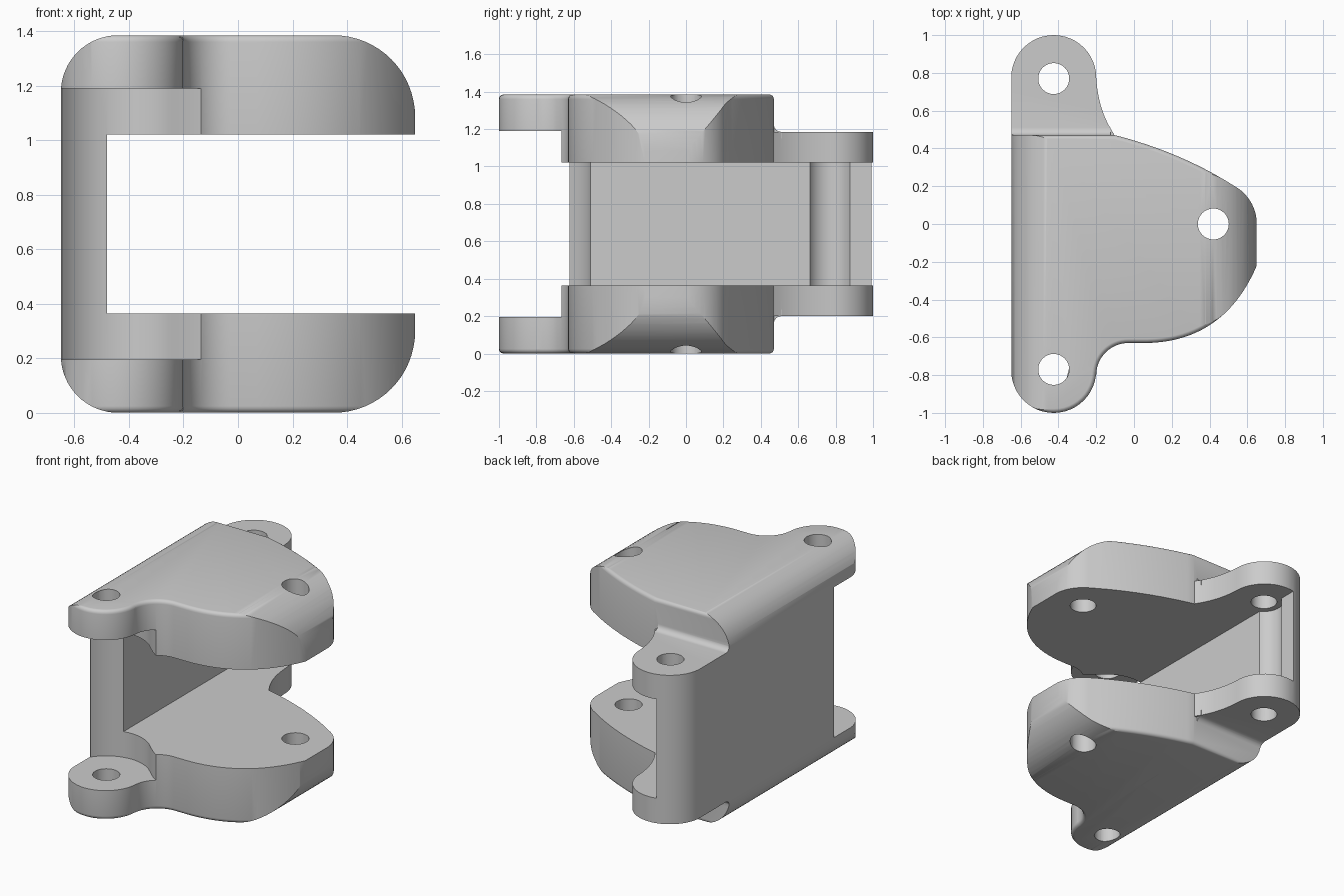
import bpy, bmesh, math

if "Cube" in bpy.data.objects:
    bpy.data.objects.remove(bpy.data.objects["Cube"])

H = 1.385          # total height
LUG = (-0.425, 0.775)


def arc(cx, cy, r, a0, a1, n=16):
    return [(cx + r * math.cos(math.radians(a0 + (a1 - a0) * i / n)),
             cy + r * math.sin(math.radians(a0 + (a1 - a0) * i / n))) for i in range(n + 1)]


def curve(p, c, q, n=16):
    return [tuple((1 - t) ** 2 * p[k] + 2 * t * (1 - t) * c[k] + t * t * q[k] for k in (0, 1))
            for t in (i / n for i in range(n + 1))]


def prism(name, pts, lo, hi, axis='z', bevel=0.0):
    """Extrude a closed 2D outline along an axis, optionally rounding both rims."""
    place = {'z': lambda a, b, h: (a, b, h),
             'y': lambda a, b, h: (a, h, b),
             'x': lambda a, b, h: (h, a, b)}[axis]
    clean = [p for i, p in enumerate(pts) if math.dist(p, pts[i - 1]) > 1e-3]
    bm = bmesh.new()
    low = [bm.verts.new(place(a, b, lo)) for a, b in clean]
    top = [bm.verts.new(place(a, b, hi)) for a, b in clean]
    caps = [bm.faces.new(low), bm.faces.new(top)]
    for i in range(len(low)):
        bm.faces.new((low[i - 1], low[i], top[i], top[i - 1]))
    bmesh.ops.recalc_face_normals(bm, faces=bm.faces)
    if bevel:
        rims = [e for f in caps for e in f.edges]
        bmesh.ops.bevel(bm, geom=rims, offset=bevel, segments=4, profile=0.5, affect='EDGES')
        bmesh.ops.recalc_face_normals(bm, faces=bm.faces)
    bmesh.ops.triangulate(bm, faces=[f for f in bm.faces if len(f.verts) > 4])
    if bm.calc_volume(signed=True) < 0:
        bmesh.ops.reverse_faces(bm, faces=bm.faces)
    me = bpy.data.meshes.new(name)
    bm.to_mesh(me)
    bm.free()
    ob = bpy.data.objects.new(name, me)
    bpy.context.collection.objects.link(ob)
    return ob


def combine(body, tool, op):
    """Apply a boolean and throw the tool away."""
    m = body.modifiers.new(op, 'BOOLEAN')
    m.operation, m.object, m.solver = op, tool, 'MANIFOLD'
    bpy.context.view_layer.update()
    bpy.context.view_layer.objects.active = body
    bpy.ops.object.modifier_apply(modifier=m.name)
    bpy.data.objects.remove(tool, do_unlink=True)


# main body: plan outline with front lug and rounded nose
outline = (arc(LUG[0], -LUG[1], 0.225, 180, 360, 24)
           + arc(-0.03, -0.80, 0.17, 180, 90)
           + curve((0.07, -0.63), (0.48, -0.62), (0.65, -0.22), 20)
           + arc(0.42, 0, 0.23, 0, 62)
           + curve((0.528, 0.203), (0.25, 0.38), (-0.10, 0.47))
           + [(-0.65, 0.47)])
body = prism("hinge_bracket", outline, 0, H, bevel=0.025)

# rear lug, lower than the plates
rear = (arc(LUG[0], LUG[1], 0.225, 0, 180, 24) + [(-0.655, 0.7), (-0.655, 0.3), (-0.105, 0.3)]
        + curve((-0.105, 0.475), (-0.19, 0.60), (-0.20, 0.775)))
combine(body, prism("rear_lug", rear, 0.2, H - 0.2), 'UNION')

# small coves where the rear lug meets the plates
for s in (1, -1):
    cove = [(y, H / 2 + s * (z - H / 2)) for y, z in
            [(0.45, 1.15), (0.51, 1.15)] + arc(0.51, 1.225, 0.04, 270, 180, 6) + [(0.45, 1.225)]]
    combine(body, prism("cove", cove, -0.67, -0.125, 'x'), 'UNION')

# round the body in side profile
e = -0.0006
side = (arc(0.35, 0.30, 0.30 + e, 270, 360) + arc(0.35, H - 0.30, 0.30 + e, 0, 90)
        + arc(-0.44, H - 0.21, 0.21 + e, 90, 180) + arc(-0.44, 0.21, 0.21 + e, 180, 270))
combine(body, prism("side_profile", side, -1.2, 1.2, 'y'), 'INTERSECT')

# central slot between the two plates, with a pin groove in the wall
slot = ([(-0.48, -1.2), (1, -1.2), (1, 1.2), (-0.48, 1.2)]
        + arc(LUG[0], 0.77, 0.12, 117.3, 242.7))
combine(body, prism("slot", slot, 0.365, H - 0.365), 'DIFFERENCE')

# clearance around the front lug for the mating part
clear = ([(-0.75, -1.2), (-0.13, -1.2), (-0.13, -0.67), (-0.18, -0.635)]
         + arc(LUG[0], -0.77, 0.265, 45, 146) + [(-0.75, -0.62)])
combine(body, prism("front_clearance", clear, 0.195, H - 0.195), 'DIFFERENCE')

# three pin holes
for x, y in ((LUG[0], 0.77), (LUG[0], -0.77), (0.42, 0)):
    combine(body, prism("pin_hole", arc(x, y, 0.082, 0, 360, 32), -0.2, H + 0.2), 'DIFFERENCE')

# colour and shading
grey = bpy.data.materials.new("plain_grey")
grey.diffuse_color = (0.6, 0.6, 0.6, 1)
grey.use_nodes = True
grey.node_tree.nodes["Principled BSDF"].inputs["Base Color"].default_value = grey.diffuse_color
body.data.materials.clear()
body.data.materials.append(grey)
for p in body.data.polygons:
    p.material_index = 0
body.select_set(True)
bpy.context.view_layer.objects.active = body
bpy.ops.object.shade_smooth_by_angle(angle=math.radians(30))
